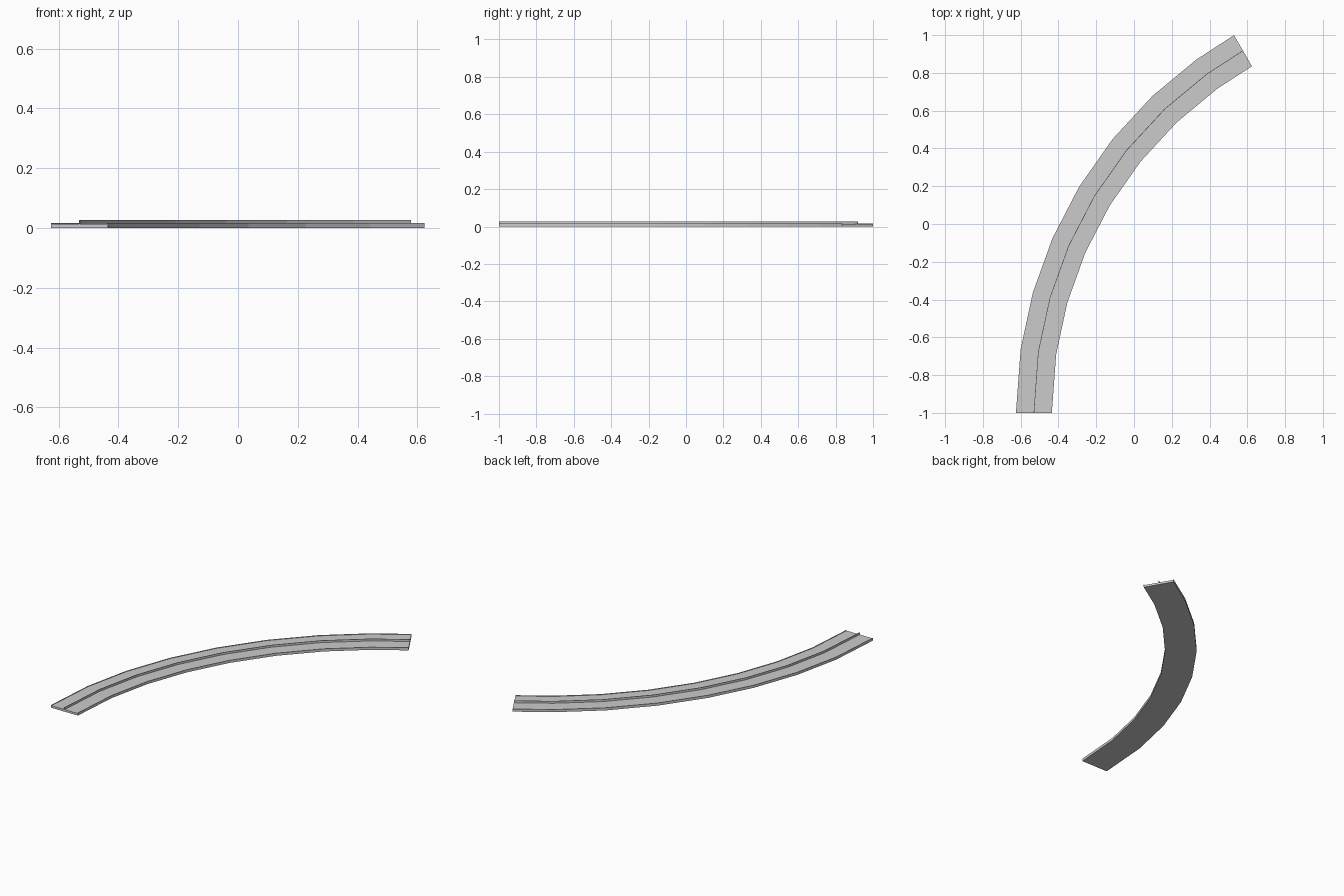
import bpy, bmesh, math

if "Cube" in bpy.data.objects:
    bpy.data.objects.remove(bpy.data.objects["Cube"])

CX, CY = 1.684, -1.0            # centre of the bend
R_OUT, R_IN = 2.309, 2.119
R_MID = (R_OUT + R_IN) / 2
ANGLES = [0, 8.4, 16.0, 23.6, 31.2, 38.9, 46.6, 54.1, 60]


def sweep(name, profile):
    """Sweep a closed (radius, height) profile around the bend, capping both ends."""
    bm = bmesh.new()
    rings = []
    for deg in ANGLES:
        a = math.radians(deg)
        rings.append([bm.verts.new((CX - r * math.cos(a), CY + r * math.sin(a), z))
                      for r, z in profile])
    n = len(profile)
    for a, b in zip(rings, rings[1:]):
        for i in range(n):
            j = (i + 1) % n
            bm.faces.new((a[i], a[j], b[j], b[i]))
    bm.faces.new(rings[0])
    bm.faces.new(rings[-1][::-1])
    bmesh.ops.recalc_face_normals(bm, faces=bm.faces)
    mesh = bpy.data.meshes.new(name)
    bm.to_mesh(mesh)
    bm.free()
    obj = bpy.data.objects.new(name, mesh)
    bpy.context.collection.objects.link(obj)
    return obj


# Track bed with a thin raised lip along both edges
LIP, DECK, TOP = 0.003, 0.0135, 0.017
sweep("track_bed", [(R_IN, 0), (R_OUT, 0), (R_OUT, TOP), (R_OUT - LIP, TOP),
                    (R_OUT - LIP, DECK), (R_IN + LIP, DECK),
                    (R_IN + LIP, TOP), (R_IN, TOP)])

# Thin upright guide rail down the middle
W = 0.0015
sweep("guide_rail", [(R_MID - W, DECK), (R_MID + W, DECK),
                     (R_MID + W, 0.027), (R_MID - W, 0.027)])
